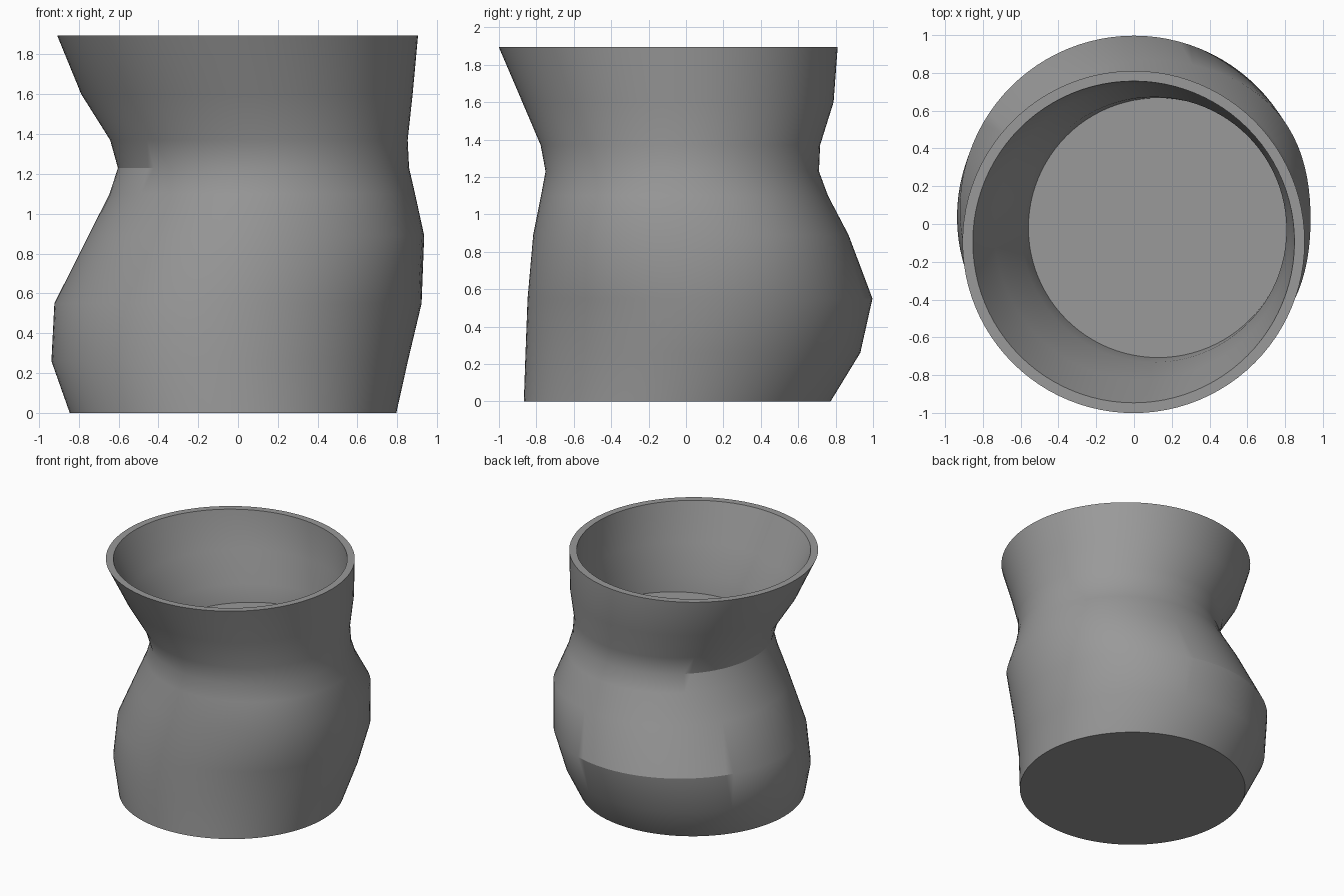
import bpy, bmesh, math

if "Cube" in bpy.data.objects:
    bpy.data.objects.remove(bpy.data.objects["Cube"])

SEGMENTS = 96
INNER_SCALE = 0.94

# Outer circles: height, centre x, centre y, radius, diagonal bulge on the +x side
RINGS = [
    (0.00, -0.025, -0.047, 0.820, 0),
    (0.26, -0.042, 0.037, 0.895, 0),
    (0.55, 0.000, 0.075, 0.922, 0),
    (0.89, 0.092, 0.026, 0.843, 0.05),
    (1.10, 0.122, -0.008, 0.767, 0),
    (1.23, 0.128, -0.020, 0.731, 0),
    (1.37, 0.105, -0.030, 0.747, 0),
    (1.60, 0.045, -0.043, 0.832, 0),
    (1.895, -0.002, -0.095, 0.906, 0),
]


def add_ring(bm, z, cx, cy, radius, bulge):
    verts = []
    for i in range(SEGMENTS):
        a = math.tau * i / SEGMENTS
        r = radius * (1 + bulge * max(0, math.cos(a)) * math.sin(2 * a) ** 2)
        verts.append(bm.verts.new((cx + r * math.cos(a), cy + r * math.sin(a), z)))
    return verts


bm = bmesh.new()

# Outside from base to rim, then back down the inside to the floor at the neck
inside = [(z, cx, cy, r * INNER_SCALE, b) for z, cx, cy, r, b in reversed(RINGS) if z > 1.2]
loops = [add_ring(bm, *ring) for ring in RINGS + inside]
for low, high in zip(loops, loops[1:]):
    for i in range(SEGMENTS):
        j = (i + 1) % SEGMENTS
        bm.faces.new((low[i], low[j], high[j], high[i]))

# Flat underside and inner floor
bm.faces.new(list(reversed(loops[0])))
bm.faces.new(loops[-1])

mesh = bpy.data.meshes.new("vessel")
bm.to_mesh(mesh)
bm.free()
vessel = bpy.data.objects.new("vessel", mesh)
bpy.context.collection.objects.link(vessel)

# Dark grey glaze
glaze = bpy.data.materials.new("dark_grey")
glaze.diffuse_color = (0.32, 0.32, 0.32, 1)
glaze.use_nodes = True
glaze.node_tree.nodes["Principled BSDF"].inputs["Base Color"].default_value = glaze.diffuse_color
mesh.materials.append(glaze)

# Smooth walls, sharp rim, base and tight bends
bpy.context.view_layer.objects.active = vessel
vessel.select_set(True)
bpy.ops.object.shade_smooth_by_angle(angle=math.radians(30))
